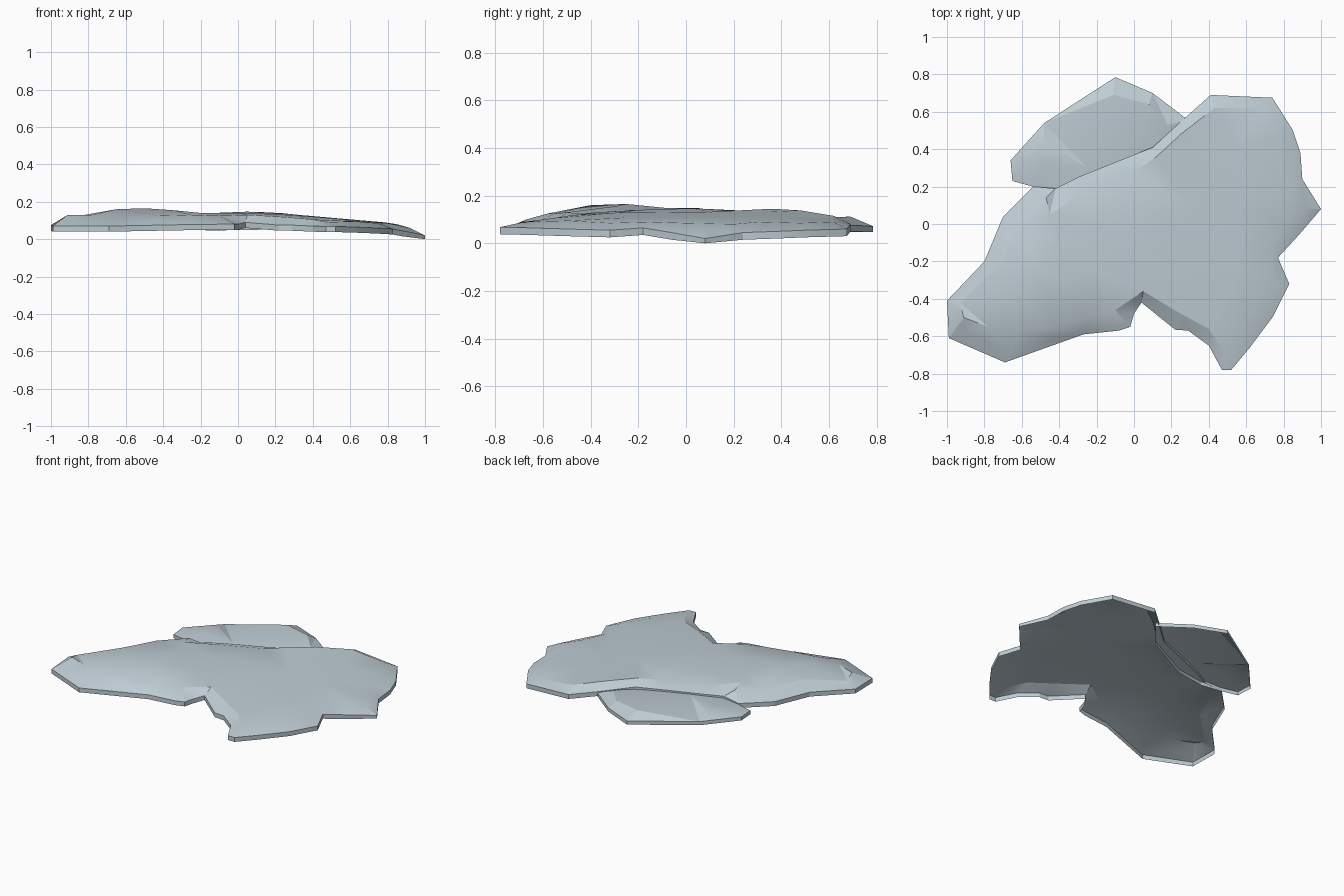
import bpy, bmesh, math
from mathutils import Vector
from mathutils.geometry import delaunay_2d_cdt

stone = bpy.data.materials.new("pale_blue_grey")
stone.diffuse_color = (0.52, 0.61, 0.66, 1)


def slab(name, rim, bumps, drop):
    """Thin rock shell: rim outline + interior height points, with a short skirt."""
    pts = rim + bumps
    n = len(rim)
    vs, _, fs, orig, _, _ = delaunay_2d_cdt(
        [Vector(p[:2]) for p in pts], [], [list(range(n))], 1, 1e-5)
    bm = bmesh.new()
    bv = [bm.verts.new((v.x, v.y, pts[o[0]][2])) for v, o in zip(vs, orig)]
    for f in fs:
        bm.faces.new([bv[i] for i in f])
    loose = [v for v in bm.verts if not v.link_faces]
    bmesh.ops.delete(bm, geom=loose, context='VERTS')
    bmesh.ops.recalc_face_normals(bm, faces=bm.faces)
    if sum(f.normal.z for f in bm.faces) < 0:
        bmesh.ops.reverse_faces(bm, faces=bm.faces)
    # skirt around the rim
    edges = [e for e in bm.edges if e.is_boundary]
    ext = bmesh.ops.extrude_edge_only(bm, edges=edges)["geom"]
    for v in ext:
        if isinstance(v, bmesh.types.BMVert):
            v.co.z = max(0, v.co.z - drop)
    bmesh.ops.recalc_face_normals(bm, faces=bm.faces)
    if sum(f.normal.z * f.calc_area() for f in bm.faces) < 0:
        bmesh.ops.reverse_faces(bm, faces=bm.faces)
    me = bpy.data.meshes.new(name)
    bm.to_mesh(me)
    bm.free()
    me.materials.append(stone)
    ob = bpy.data.objects.new(name, me)
    bpy.context.collection.objects.link(ob)
    bpy.ops.object.select_all(action='DESELECT')
    ob.select_set(True)
    bpy.context.view_layer.objects.active = ob
    bpy.ops.object.shade_smooth_by_angle(angle=math.radians(20))
    return ob


# main rock slab
main_rim = [
    (-1, -.41, .075), (-.8, -.2, .08), (-.7, .04, .08), (-.54, .2, .085),
    (-.42, .19, .10), (-.3, .25, .105), (-.1, .33, .108), (.1, .41, .108),
    (.27, .565, .09), (.41, .69, .08), (.74, .675, .06), (.85, .5, .055),
    (.89, .38, .05), (.9, .24, .045), (1, .08, .02), (.88, -.06, .045),
    (.77, -.18, .065), (.83, -.32, .055), (.74, -.5, .06), (.62, -.66, .065),
    (.52, -.78, .068), (.47, -.78, .068), (.4, -.65, .07), (.29, -.57, .075),
    (.22, -.565, .075), (.04, -.42, .09), (0, -.48, .08), (-.02, -.55, .08),
    (-.08, -.57, .08), (-.27, -.59, .078), (-.69, -.74, .07), (-.99, -.61, .07)]
main_crest = [
    (-.91, -.5, .13), (-.93, -.42, .11), (-.72, -.22, .14), (-.62, 0, .13),
    (-.47, .14, .135), (-.28, .17, .13), (0, .28, .135), (.12, .36, .145),
    (.25, .48, .138), (.43, .62, .115), (.68, .62, .09), (.77, .48, .085),
    (.78, .3, .09), (.85, .2, .08), (.92, .08, .06), (.8, 0, .085),
    (.72, -.15, .09), (.75, -.32, .085), (.62, -.5, .095), (.48, -.68, .09),
    (.4, -.56, .105), (.25, -.48, .118), (.05, -.36, .13), (-.1, -.46, .125),
    (-.25, -.5, .13), (-.42, -.55, .125), (-.62, -.58, .125), (-.78, -.55, .13),
    (-.69, -.67, .1), (-.9, -.58, .1), (-.4, -.61, .095)]
main_crown = [
    (-.65, -.4, .16), (-.5, -.25, .165), (-.35, -.3, .155), (-.4, -.08, .148),
    (-.45, .05, .148), (-.2, -.25, .14), (-.2, 0, .137), (.05, .03, .147),
    (.05, -.2, .14), (.3, -.3, .128), (.3, .1, .132), (.3, .35, .132),
    (.55, .4, .11), (.55, .1, .11), (.55, -.25, .108)]
slab("main_slab", main_rim, main_crest + main_crown, .03)

# lower shelf tucked under the back left edge
shelf_rim = [
    (-.66, .34, .08), (-.48, .54, .075), (-.1, .785, .072), (.1, .7, .075),
    (.29, .555, .08), (.15, .38, .085), (-.2, .2, .085), (-.4, .17, .085),
    (-.54, .2, .08), (-.65, .23, .078)]
shelf_top = [
    (-.6, .32, .095), (-.48, .45, .105), (-.11, .69, .112), (.08, .64, .11),
    (.18, .53, .1), (0, .4, .1), (-.25, .3, .1), (-.47, .32, .098)]
slab("back_shelf", shelf_rim, shelf_top, .025)
